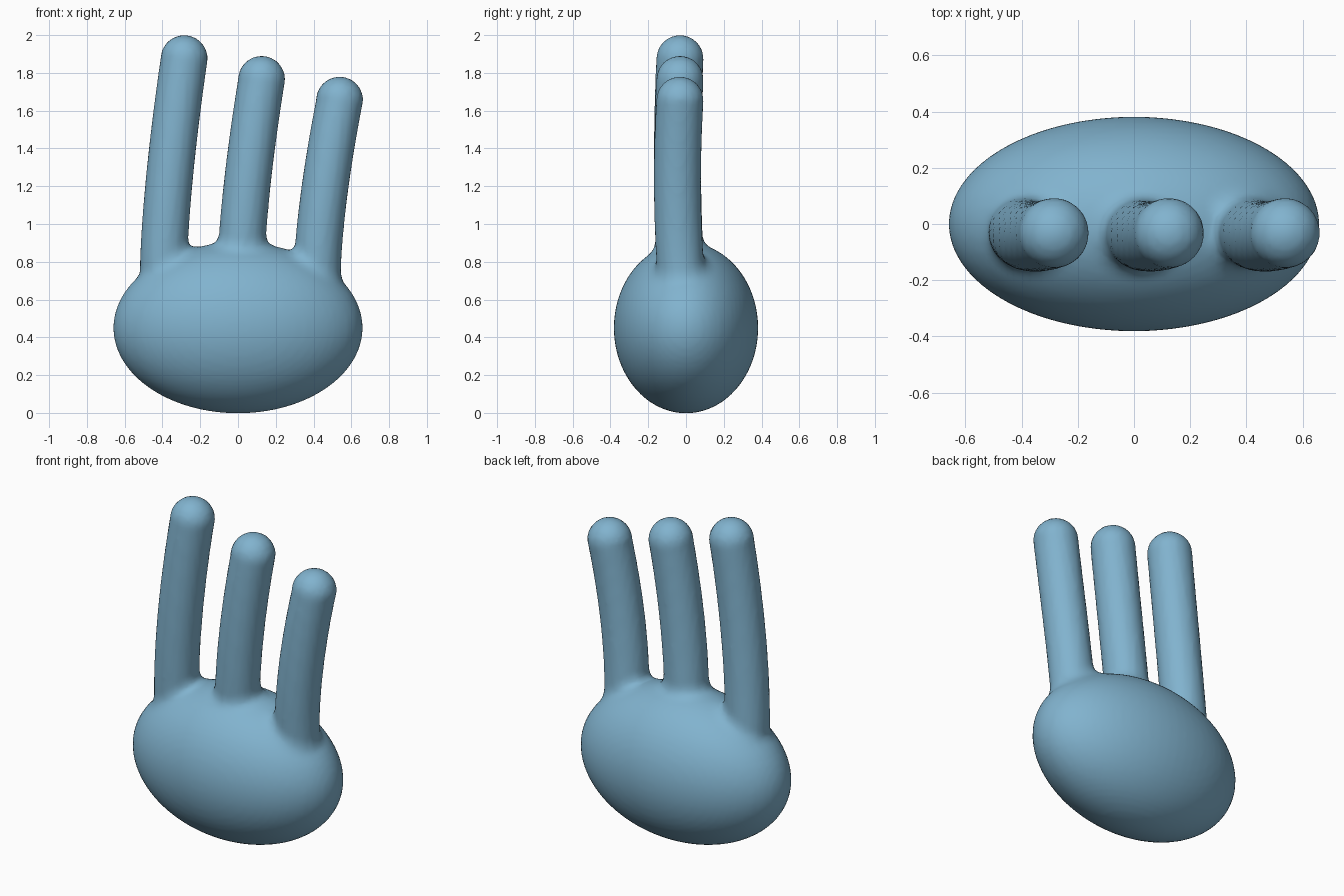
import bpy, bmesh, math
from mathutils import Matrix, Vector

if "Cube" in bpy.data.objects:
    bpy.data.objects.remove(bpy.data.objects["Cube"])

SEG, R = 32, 0.125
bm = bmesh.new()

# Palm: an ellipsoid resting on the ground
bmesh.ops.create_uvsphere(
    bm, u_segments=64, v_segments=40, radius=1,
    matrix=Matrix.Translation((0, 0, 0.45)) @ Matrix.Diagonal((0.66, 0.382, 0.452, 1)))


def add_finger(base_x, tip_x, top):
    """Gently curved round-tipped tube, rooted inside the palm."""
    end = top - R

    def centre(s):
        return Vector((base_x + (tip_x - base_x) * s ** 1.5,
                       -0.028 - 0.06 * s * (1 - s) - 0.004 * s,
                       0.75 + (end - 0.75) * s))

    sections = [(Vector((base_x, -0.028, 0.5)), R)]
    sections += [(centre(i / 14), R) for i in range(15)]
    for i in range(1, 9):
        a = math.pi / 2 * i / 9
        sections.append((centre(1) + Vector((0, 0, R * math.sin(a))), R * math.cos(a)))
    rings = []
    for c, r in sections:
        rings.append([bm.verts.new(c + Vector((r * math.cos(2 * math.pi * k / SEG),
                                               r * math.sin(2 * math.pi * k / SEG), 0)))
                      for k in range(SEG)])
    for a, b in zip(rings, rings[1:]):
        for k in range(SEG):
            n = (k + 1) % SEG
            bm.faces.new((a[k], a[n], b[n], b[k]))
    bm.faces.new(rings[0][::-1])
    tip = bm.verts.new(centre(1) + Vector((0, 0, R)))
    for k in range(SEG):
        bm.faces.new((rings[-1][k], rings[-1][(k + 1) % SEG], tip))


# Three fingers, shorter towards the right
for base_x, tip_x, top in ((-0.395, -0.285, 2.0), (0.015, 0.125, 1.89), (0.42, 0.538, 1.78)):
    add_finger(base_x, tip_x, top)

mesh = bpy.data.meshes.new("hand")
bm.to_mesh(mesh)
bm.free()
hand = bpy.data.objects.new("hand", mesh)
bpy.context.collection.objects.link(hand)

# Fuse everything into one skin
fuse = hand.modifiers.new("fuse", 'REMESH')
fuse.mode = 'VOXEL'
fuse.voxel_size = 0.02
fused = bpy.data.meshes.new_from_object(
    hand.evaluated_get(bpy.context.evaluated_depsgraph_get()))
hand.modifiers.clear()
hand.data = fused

# Fill only the hollow creases where the fingers meet the palm
bm = bmesh.new()
bm.from_mesh(fused)
root = [v for v in bm.verts if 0.6 < v.co.z < 1.05]
for _ in range(25):
    bm.normal_update()
    moves = []
    for v in root:
        near = [e.other_vert(v).co for e in v.link_edges]
        d = sum(near, Vector()) / len(near) - v.co
        if d.dot(v.normal) > 0:
            moves.append((v, v.normal * d.dot(v.normal) * 0.5))
    for v, d in moves:
        v.co += d
for f in bm.faces:
    f.smooth = True
bm.to_mesh(fused)
bm.free()

# Blue-grey skin
skin = bpy.data.materials.new("skin_blue")
skin.diffuse_color = (0.22, 0.45, 0.62, 1)
skin.use_nodes = True
skin.node_tree.nodes["Principled BSDF"].inputs["Base Color"].default_value = skin.diffuse_color
hand.data.materials.clear()
hand.data.materials.append(skin)
